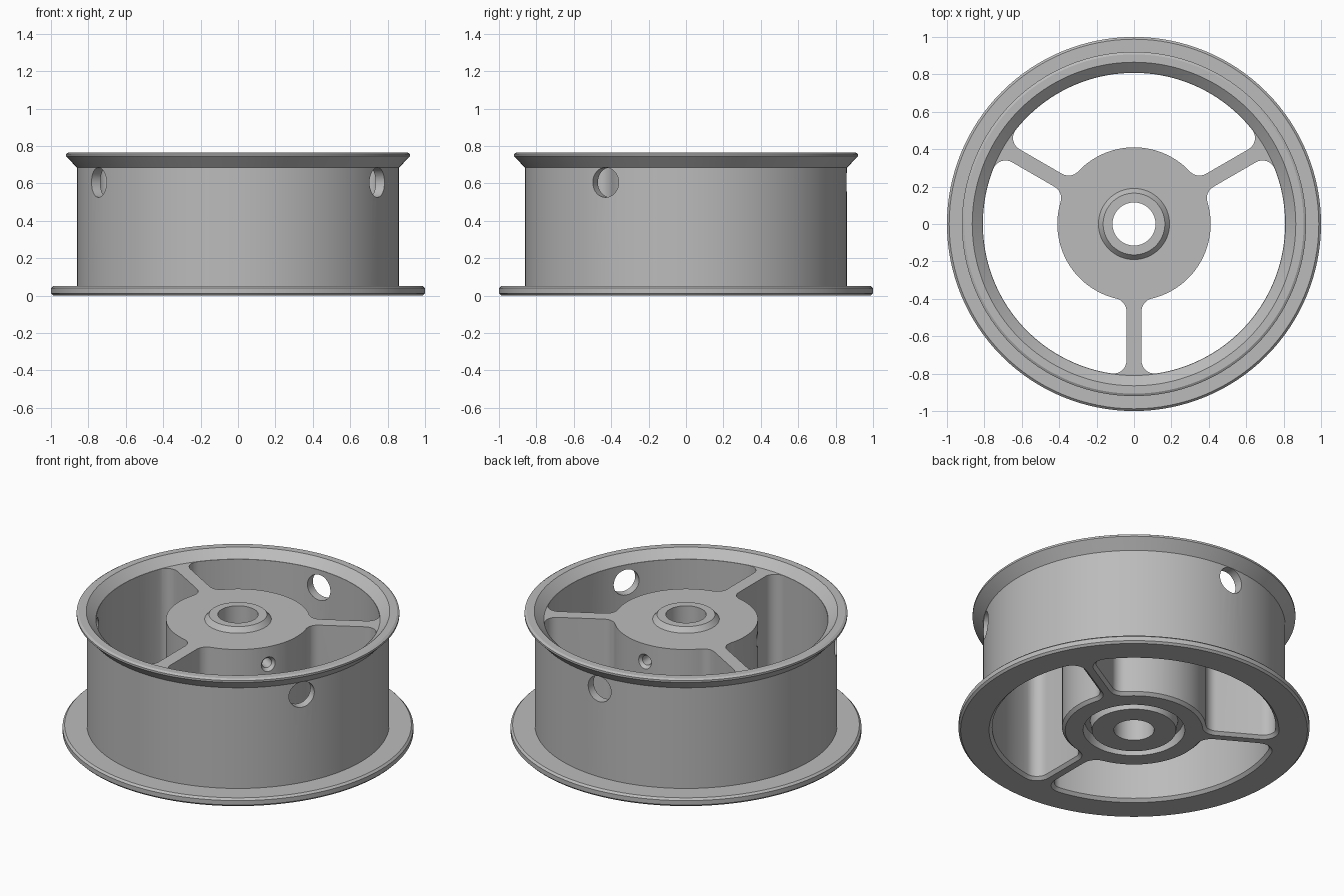
import bpy, bmesh, math
from mathutils import Matrix, Vector

old = bpy.data.objects.get("Cube")
if old:
    bpy.data.objects.remove(old, do_unlink=True)

metal = bpy.data.materials.new("grey metal")
metal.use_nodes = True
grey = (0.5, 0.5, 0.5, 1)
metal.diffuse_color = grey
metal.node_tree.nodes["Principled BSDF"].inputs["Base Color"].default_value = grey


def make_object(name, bm):
    bmesh.ops.recalc_face_normals(bm, faces=bm.faces)
    mesh = bpy.data.meshes.new(name)
    bm.to_mesh(mesh)
    bm.free()
    obj = bpy.data.objects.new(name, mesh)
    bpy.context.collection.objects.link(obj)
    return obj


def loft(bm, rings, closed=False):
    """Skin equal-length rings; cap the ends unless the loft closes on itself."""
    rows = [[bm.verts.new(p) for p in ring] for ring in rings]
    n = len(rows[0])
    pairs = list(zip(rows, rows[1:])) + ([(rows[-1], rows[0])] if closed else [])
    for a, b in pairs:
        for i in range(n):
            j = (i + 1) % n
            bm.faces.new((a[i], a[j], b[j], b[i]))
    if not closed:
        bm.faces.new(rows[0])
        bm.faces.new(rows[-1])


def circle(r, z, n=128):
    return [Vector((r * math.cos(2 * math.pi * i / n),
                    r * math.sin(2 * math.pi * i / n), z)) for i in range(n)]


def arc(cx, cy, r, a, b, n):
    return [Vector((cx + r * math.cos(a + (b - a) * i / n),
                    cy + r * math.sin(a + (b - a) * i / n), 0)) for i in range(n + 1)]


def opening(grow, z):
    """Filleted outline between two spokes, the first spoke lying along x."""
    w, hub, rim = 0.04 - grow, 0.41 - grow, 0.808 + grow
    f = 0.07 + grow
    y = w + f
    x1 = math.sqrt((hub + f) ** 2 - y * y)
    x2 = math.sqrt((rim - f) ** 2 - y * y)
    a1, a2, mid = math.atan2(y, x1), math.atan2(y, x2), math.pi / 3
    half = arc(0, 0, hub, mid, a1, 14)
    half += arc(x1, y, f, a1 - math.pi, -math.pi / 2, 8)[1:]
    half += arc(x2, y, f, -math.pi / 2, a2, 8)
    half += arc(0, 0, rim, a2, mid, 20)[1:]
    # Mirror across the line halfway between the spokes
    c, s = math.cos(2 * mid), math.sin(2 * mid)
    other = [Vector((c * p.x + s * p.y, s * p.x - c * p.y, 0)) for p in half[1:-1]]
    return [p + Vector((0, 0, z)) for p in half + other[::-1]]


# Wheel section: flange, barrel, flared lip, web disc, boss, bore, bottom groove
section = [
    (0.115, 0), (0.24, 0), (0.25, 0.06), (0.28, 0.06), (0.29, 0),
    (0.988, 0), (1.0, 0.012), (1.0, 0.04), (0.988, 0.052),
    (0.862, 0.052), (0.862, 0.685), (0.92, 0.745), (0.92, 0.757), (0.907, 0.765),
    (0.865, 0.765), (0.81, 0.715), (0.19, 0.715), (0.165, 0.745), (0.115, 0.745),
]
bm = bmesh.new()
loft(bm, [circle(r, z) for r, z in section], closed=True)
wheel = make_object("wheel", bm)
wheel.data.materials.append(metal)

# Cutters: three openings, each with a radial barrel hole and a small hub screw hole
cutters = []
for k in range(3):
    bm = bmesh.new()
    loft(bm, [opening(0.018, -0.1), opening(0.018, 0),
              opening(0, 0.018), opening(0, 0.9)])
    bm.transform(Matrix.Rotation(math.radians(30 + 120 * k), 4, 'Z'))
    cutters.append(make_object("opening_cutter", bm))

    radial = (Matrix.Rotation(math.radians(90 + 120 * k), 4, 'Z')
              @ Matrix.Translation((0, 0, 0.605))
              @ Matrix.Rotation(math.pi / 2, 4, 'Y'))
    for name, steps in (
            ("barrel_hole_cutter", [(0.08, 0.6), (0.08, 1.1)]),
            ("screw_hole_cutter", [(0.03, 0.06), (0.03, 0.39), (0.05, 0.415), (0.05, 0.5)])):
        bm = bmesh.new()
        loft(bm, [circle(r, d, 32) for r, d in steps])
        bm.transform(radial)
        cutters.append(make_object(name, bm))

for cutter in cutters:
    cutter.hide_render = True
    mod = wheel.modifiers.new("cut", 'BOOLEAN')
    mod.operation = 'DIFFERENCE'
    mod.solver = 'EXACT'
    mod.object = cutter

# Bake the cuts and remove the cutters
bpy.context.view_layer.update()
graph = bpy.context.evaluated_depsgraph_get()
baked = bpy.data.meshes.new_from_object(wheel.evaluated_get(graph))
wheel.modifiers.clear()
wheel.data = baked
for cutter in cutters:
    bpy.data.objects.remove(cutter, do_unlink=True)
baked.materials.clear()
baked.materials.append(metal)
for face in baked.polygons:
    face.material_index = 0

for obj in bpy.context.selected_objects:
    obj.select_set(False)
wheel.select_set(True)
bpy.context.view_layer.objects.active = wheel
bpy.ops.object.shade_smooth_by_angle(angle=math.radians(25))
